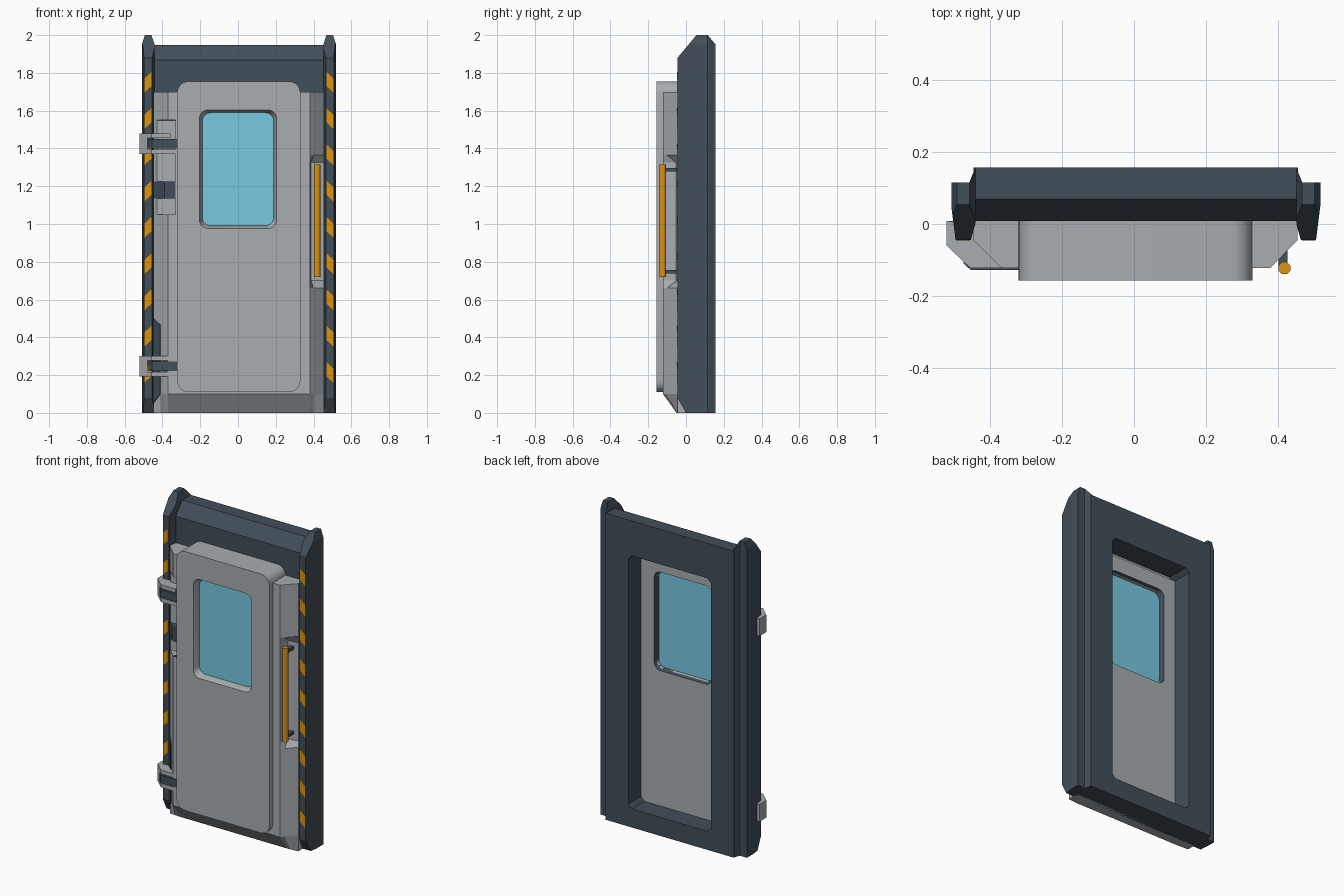
import bpy, bmesh, math
from mathutils import Vector

if "Cube" in bpy.data.objects:
    bpy.data.objects.remove(bpy.data.objects["Cube"])

CX = 0.005  # centre line of the frame (the hinges stick out further on the left)


def material(name, rgb):
    m = bpy.data.materials.new(name)
    lin = [((c / 255 + 0.055) / 1.055) ** 2.4 for c in rgb]
    m.diffuse_color = (*lin, 1)
    m.use_nodes = True
    m.node_tree.nodes["Principled BSDF"].inputs["Base Color"].default_value = m.diffuse_color
    return m


DARK = material("dark slate metal", (66, 78, 89))
GREY = material("light grey metal", (168, 173, 177))
GLASS = material("blue glass", (121, 202, 224))
ORANGE = material("warning orange", (222, 147, 14))


def loft(name, rings, mat, cuts=()):
    """Closed solid through rings of equal point count; cuts = (point, normal) planes."""
    bm = bmesh.new()
    vs = [[bm.verts.new(p) for p in r] for r in rings]
    n = len(vs[0])
    for a, b in zip(vs, vs[1:]):
        for i in range(n):
            j = (i + 1) % n
            bm.faces.new((a[i], a[j], b[j], b[i]))
    bm.faces.new(vs[0])
    bm.faces.new(vs[-1])
    for co, no in cuts:
        bmesh.ops.bisect_plane(bm, geom=bm.verts[:] + bm.edges[:] + bm.faces[:],
                               plane_co=co, plane_no=no, clear_outer=True)
        bmesh.ops.holes_fill(bm, edges=[e for e in bm.edges if e.is_boundary], sides=0)
    bmesh.ops.recalc_face_normals(bm, faces=bm.faces[:])
    me = bpy.data.meshes.new(name)
    bm.to_mesh(me)
    bm.free()
    me.materials.append(mat)
    ob = bpy.data.objects.new(name, me)
    bpy.context.collection.objects.link(ob)
    return ob


def prism_z(name, pts, z0, z1, mat, cuts=()):
    return loft(name, [[(x, y, z) for x, y in pts] for z in (z0, z1)], mat, cuts)


def box(name, x0, x1, y0, y1, z0, z1, mat):
    return prism_z(name, [(x0, y0), (x1, y0), (x1, y1), (x0, y1)], z0, z1, mat)


def round_rect(x0, x1, z0, z1, y, r, steps=6):
    """Rounded rectangle ring facing the front at depth y."""
    ring = []
    corners = [(x1 - r, z1 - r), (x0 + r, z1 - r), (x0 + r, z0 + r), (x1 - r, z0 + r)]
    for k, (x, z) in enumerate(corners):
        for i in range(steps + 1):
            a = math.pi / 2 * (k + i / steps)
            ring.append((x + r * math.cos(a), y, z + r * math.sin(a)))
    return ring


def cut(ob, cutter):
    m = ob.modifiers.new("opening", 'BOOLEAN')
    m.operation = 'DIFFERENCE'
    m.solver = 'EXACT'
    m.object = cutter
    bpy.context.view_layer.objects.active = ob
    bpy.ops.object.modifier_apply(modifier=m.name)


def smooth(ob):
    bpy.ops.object.select_all(action='DESELECT')
    ob.select_set(True)
    bpy.context.view_layer.objects.active = ob
    bpy.ops.object.shade_smooth_by_angle(angle=math.radians(30))


# Back frame: sloped header, with an opening behind the door
yz = [(0.008, 0), (0.157, 0), (0.157, 1.947), (0.07, 1.947), (0.008, 1.868)]
frame = loft("back_frame", [[(CX + s * 0.452, y, z) for y, z in yz] for s in (-1, 1)], DARK)
hole = loft("frame_opening_cutter",
            [round_rect(-0.285, 0.295, 0.118, 1.725, y, 0.025, 1) for y in (-0.1, 0.3)], DARK)
cut(frame, hole)

# Side posts with chamfered ends, and slanted warning stripes on their fronts
post = [(0.514, 0.05), (0.514, 0.115), (0.464, 0.115), (0.447, 0.157),
        (0.447, 0.0), (0.46, -0.045), (0.502, -0.045)]
for s, side in ((-1, "left"), (1, "right")):
    cuts = [(Vector((0, -0.045, 1.88)), Vector((0, -0.12, 0.1))),
            (Vector((0, 0.157, 1.95)), Vector((0, 0.05, 0.042))),
            (Vector((CX + s * 0.514, 0, 1.95)), Vector((s * 0.05, 0, 0.016))),
            (Vector((CX + s * 0.447, 0, 1.95)), Vector((-s * 0.05, 0, 0.016))),
            (Vector((0, -0.045, 0.08)), Vector((0, -0.08, -0.045)))]
    prism_z(side + "_post", [(CX + s * x, y) for x, y in post], 0, 2, DARK, cuts)
    for i in range(9):
        z = 1.695 - 0.192 * i
        quad = [(0.463, z + 0.035), (0.501, z), (0.501, z + 0.075), (0.463, z + 0.11)]
        loft(f"{side}_stripe_{i + 1}",
             [[(CX + s * x, y, h) for x, h in quad] for y in (-0.0465, -0.04)], ORANGE)


# Door body: bevelled slab with a latch recess (left) and a handle recess (right)
def section(z, front=-0.122, latch=False, grip=False):
    k = (front + 0.045) / -0.077  # 0 at the sill, 1 on the full depth
    depth = lambda y: -0.045 + (y + 0.045) * k
    pts = [(-0.447, 0.03), (-0.447, -0.045),
           (-0.43, -0.062) if latch else (-0.412, depth(-0.08)),
           (-0.33, -0.062) if latch else (-0.37, depth(-0.122)), (-0.33, depth(-0.122)),
           (0.38, depth(-0.122)), (0.387, -0.052) if grip else (0.4, depth(-0.102)),
           (0.455, -0.045), (0.455, 0.03)]
    return [(x, y, z) for x, y in pts]


body = loft("door_body", [
    section(0, front=-0.05), section(0.1), section(0.66), section(0.70, grip=True),
    section(1.049, grip=True), section(1.051, latch=True, grip=True),
    section(1.325, latch=True, grip=True), section(1.365, latch=True),
    section(1.549, latch=True), section(1.551), section(1.7)], GREY)

# Raised rounded front panel
panel = loft("door_panel", [round_rect(-0.322, 0.33, 0.11, 1.755, y, 0.06) for y in (-0.157, 0.01)], GREY)

# Window: flared opening through the door, filled with a glass pane
win = [(-0.175, 0.211), (-0.12, 0.189), (-0.005, 0.194), (0.04, 0.206)]
cutter = loft("window_cutter", [round_rect(-w, w, 1.29 - w - 0.11, 1.29 + w + 0.11, y, 0.045)
                                for y, w in win], GREY)
for part in (body, panel):
    cut(part, cutter)
# the rim of the window is dark on the back side
body.data.materials.append(DARK)
for f in body.data.polygons:
    c = f.center
    if abs(c.x) < 0.215 and 0.96 < c.z < 1.62 and -0.01 < c.y < 0.028:
        f.material_index = 1
smooth(panel)
loft("window_glass", [round_rect(-0.196, 0.196, 0.984, 1.596, y, 0.045) for y in (-0.118, -0.004)], GLASS)
for helper in (hole, cutter):
    bpy.data.objects.remove(helper)

# Hinges: two grey jaws and a back block around a dark knuckle
jaw = [(-0.522, 0.008), (-0.522, -0.06), (-0.457, -0.122), (-0.32, -0.122), (-0.32, 0.0)]
block = [(-0.522, 0.008), (-0.522, -0.06), (-0.478, -0.1), (-0.478, 0.008)]
knuckle = [(-0.475, 0), (-0.475, -0.11), (-0.455, -0.128), (-0.32, -0.128), (-0.32, 0)]
for name, z in (("lower", 0.192), ("upper", 1.37)):
    prism_z(name + "_hinge_jaw_bottom", jaw, z, z + 0.025, GREY)
    prism_z(name + "_hinge_jaw_top", [(min(x, -0.355), y) for x, y in jaw], z + 0.085, z + 0.11, GREY)
    prism_z(name + "_hinge_block", block, z + 0.01, z + 0.1, GREY)
    prism_z(name + "_hinge_knuckle", knuckle, z + 0.03, z + 0.08, DARK)

# Latch block in the left recess, and the dark strip on the lower left bevel
prism_z("latch_block", [(-0.445, -0.03), (-0.445, -0.05), (-0.39, -0.105), (-0.332, -0.115), (-0.332, -0.03)],
        1.135, 1.225, DARK)
strip = [(-0.448, 0.05), (-0.41, 0.1), (-0.41, 0.465), (-0.448, 0.5)]
loft("lower_left_strip", [[(x + d, -0.493 - x + d, z) for x, z in strip] for d in (-0.003, 0.003)], DARK)

# Handle bar on two brackets
bar = [(0.419 + 0.018 * math.cos(math.tau * (i + 0.5) / 8),
        -0.123 + 0.018 * math.sin(math.tau * (i + 0.5) / 8)) for i in range(8)]
smooth_bar = prism_z("handle_bar", bar, 0.72, 1.315, ORANGE)
bpy.ops.object.select_all(action='DESELECT')
smooth_bar.select_set(True)
bpy.context.view_layer.objects.active = smooth_bar
bpy.ops.object.shade_smooth_by_angle(angle=math.radians(50))
for name, z in (("lower", 0.748), ("upper", 1.287)):
    box(name + "_handle_bracket", 0.402, 0.428, -0.12, -0.045, z - 0.009, z + 0.009, DARK)
